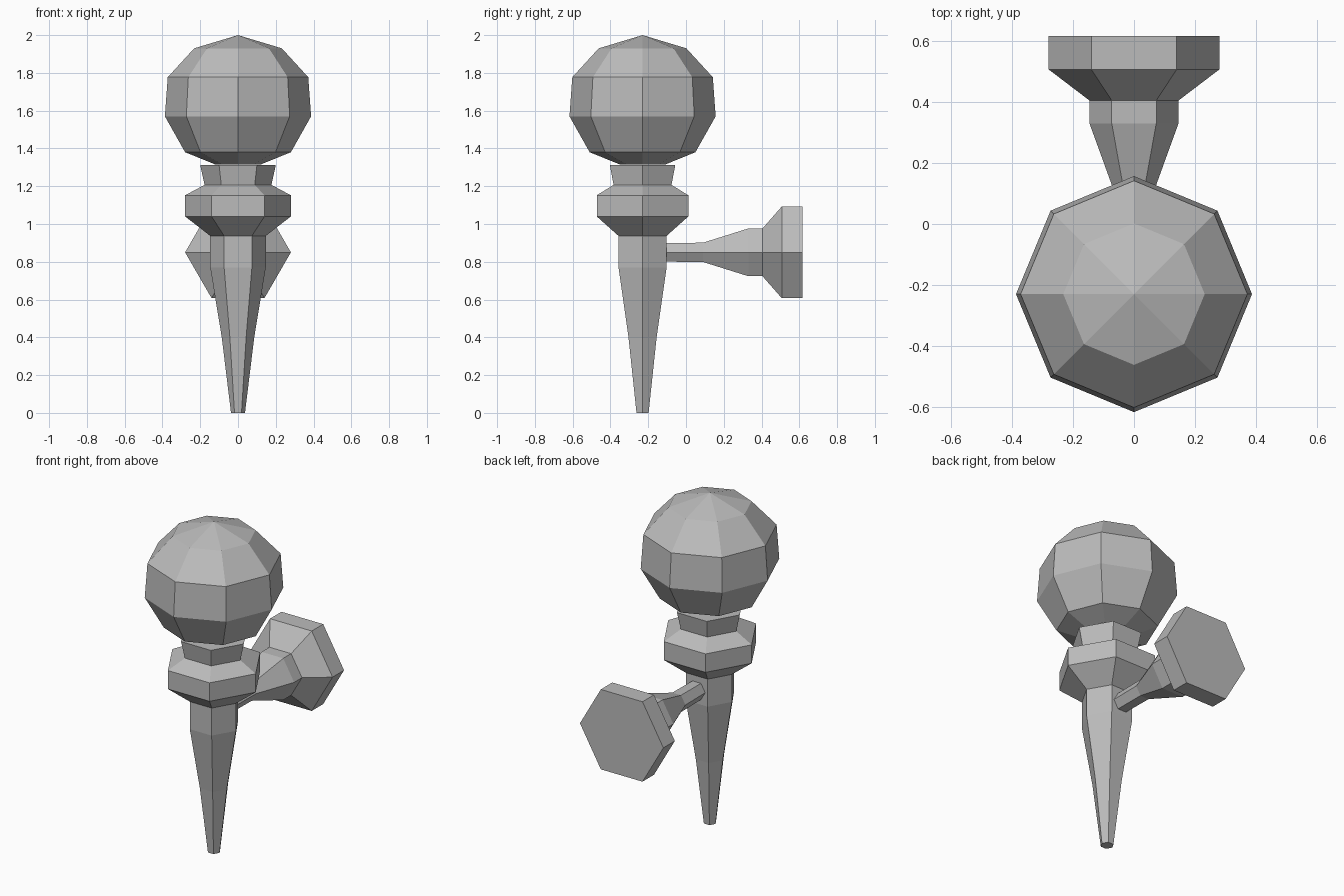
import bpy
import bmesh
from math import cos, sin, tau
from mathutils import Matrix

cube = bpy.data.objects.get("Cube")
if cube:
    bpy.data.objects.remove(cube, do_unlink=True)

grey = bpy.data.materials.new("plain_grey")
grey.use_nodes = True
colour = (0.5, 0.5, 0.5, 1)
grey.diffuse_color = colour
grey.node_tree.nodes["Principled BSDF"].inputs["Base Color"].default_value = colour


def lathe(name, profile, sides, matrix):
    """Turn (radius, height) pairs into a closed, faceted solid."""
    bm = bmesh.new()
    rings = []
    for r, z in profile:
        if r == 0:
            rings.append([bm.verts.new((0, 0, z))] * sides)
        else:
            rings.append([bm.verts.new((r * cos(tau * i / sides), r * sin(tau * i / sides), z))
                          for i in range(sides)])
    for low, high in zip(rings, rings[1:]):
        for i in range(sides):
            j = (i + 1) % sides
            corners = dict.fromkeys((low[i], low[j], high[j], high[i]))
            bm.faces.new(list(corners))
    for ring in (rings[0], rings[-1]):
        if len(set(ring)) > 1:
            bm.faces.new(ring)
    bmesh.ops.transform(bm, matrix=matrix, verts=bm.verts)
    bmesh.ops.recalc_face_normals(bm, faces=bm.faces)
    mesh = bpy.data.meshes.new(name)
    bm.to_mesh(mesh)
    bm.free()
    mesh.materials.append(grey)
    obj = bpy.data.objects.new(name, mesh)
    bpy.context.collection.objects.link(obj)
    return obj


post = Matrix.Translation((0, -0.23, 0))
# Turns the lathe axis from z to y
bracket = Matrix.Translation((0, 0, 0.85)) @ Matrix.Rotation(-tau / 4, 4, "X")

# Faceted globe
lathe("globe", [(0.12, 1.315), (0.28, 1.38), (0.387, 1.57), (0.372, 1.777),
                (0.232, 1.93), (0, 2)], 8, post)

# Tapered stem with collar and cup
lathe("stem", [(0.037, 0), (0.086, 0.4), (0.147, 0.77), (0.147, 0.937), (0.28, 1.04),
               (0.28, 1.152), (0.177, 1.207), (0.2, 1.312)], 6, post)

# Wall arm flaring into its mounting plate
lathe("wall_arm", [(0.057, -0.107), (0.059, 0.09), (0.146, 0.33), (0.146, 0.405),
                   (0.28, 0.507), (0.28, 0.617)], 6, bracket)
